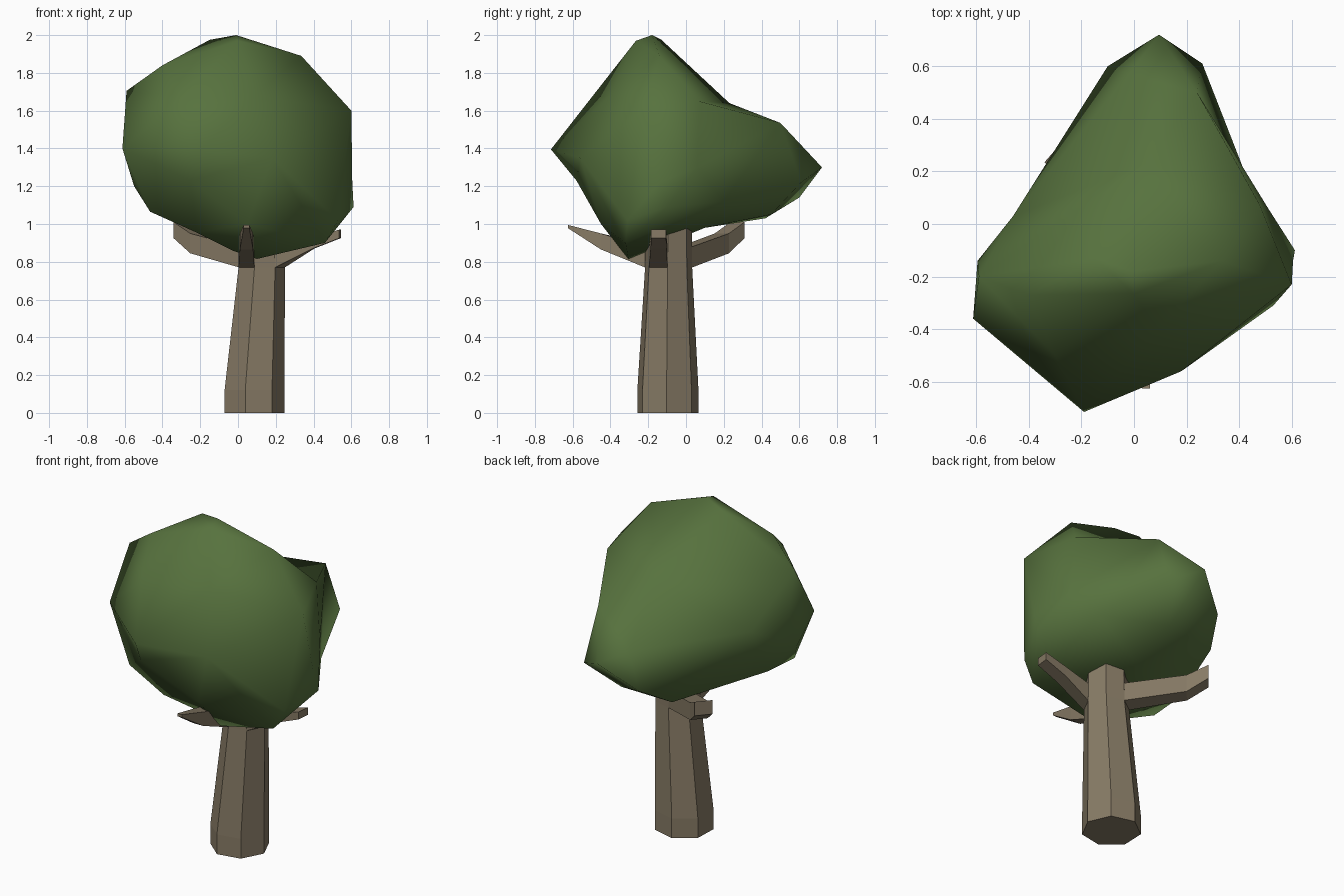
import bpy, bmesh, math
from mathutils import Vector

if "Cube" in bpy.data.objects:
    bpy.data.objects.remove(bpy.data.objects["Cube"])


def material(name, rgb):
    m = bpy.data.materials.new(name)
    m.diffuse_color = (*rgb, 1.0)
    m.use_nodes = True
    m.node_tree.nodes["Principled BSDF"].inputs["Base Color"].default_value = m.diffuse_color
    return m


bark = material("brown bark", (0.24, 0.195, 0.13))
leaf = material("leaf green", (0.095, 0.168, 0.048))


def finish(bm, name, mat, smooth=False):
    bmesh.ops.recalc_face_normals(bm, faces=bm.faces)
    me = bpy.data.meshes.new(name)
    for f in bm.faces:
        f.smooth = smooth
    bm.to_mesh(me)
    bm.free()
    me.materials.append(mat)
    ob = bpy.data.objects.new(name, me)
    bpy.context.collection.objects.link(ob)
    return ob


def loft(name, rings, mat):
    """Skin a list of equal-sized point rings and cap both ends."""
    bm = bmesh.new()
    vs = [[bm.verts.new(p) for p in r] for r in rings]
    n = len(rings[0])
    for a, b in zip(vs, vs[1:]):
        for i in range(n):
            j = (i + 1) % n
            bm.faces.new((a[i], a[j], b[j], b[i]))
    bm.faces.new(vs[0][::-1])
    bm.faces.new(vs[-1])
    return finish(bm, name, mat)


# Trunk: seven-sided, leaning towards +x as it narrows
def trunk_ring(x, y, z, r):
    angles = [math.radians(-2) + i * math.tau / 7 for i in range(7)]
    return [Vector((x + r * math.cos(a), y + r * math.sin(a), z)) for a in angles]


collar = trunk_ring(0.12, -0.093, 0.77, 0.128)
loft("trunk", [trunk_ring(0.081, -0.097, 0.0, 0.166),
               trunk_ring(0.081, -0.097, 0.12, 0.166),
               collar,
               trunk_ring(0.125, -0.09, 1.08, 0.122)], bark)


# Branches: grow out of one trunk side; stations are x, y, bottom z, top z, width
def branch(name, facet, direction, stations):
    p, q = collar[facet], collar[(facet + 1) % 7]
    up = Vector((0, 0, 0.11))
    inner = ((p + q) / 2 - Vector((0.12, -0.093, 0.77))) * 0.2
    rings = [[p - inner, q - inner, q - inner + up, p - inner + up],
             [p, q, q + up, p + up]]
    side = Vector((-direction[1], direction[0], 0)).normalized()
    for x, y, lo, hi, w in stations:
        s = side * w / 2
        b, t = Vector((x, y, lo)), Vector((x, y, hi))
        rings.append([b - s, b + s, t + s, t - s])
    loft(name, rings, bark)


branch("front_branch", 4, (0, -1),
       [(0.045, -0.45, 0.865, 0.95, 0.07), (0.045, -0.625, 0.978, 0.995, 0.03)])
branch("right_branch", 6, (1, -0.1),
       [(0.40, -0.145, 0.87, 0.93, 0.085), (0.54, -0.145, 0.925, 0.97, 0.08)])
branch("back_left_branch", 2, (-0.75, 0.66),
       [(-0.22, 0.19, 0.845, 0.95, 0.10), (-0.308, 0.272, 0.925, 1.01, 0.10)])

# Crown: corner points wrapped around a centre so the lobes may dip inwards
corners = [
    # top ridge
    (-0.01, -0.18, 2.0), (-0.15, -0.13, 1.975), (0.0, -0.265, 1.97),
    (0.335, -0.14, 1.89), (-0.4, -0.27, 1.84), (-0.59, -0.2, 1.705),
    # right rim
    (0.6, -0.23, 1.6), (0.605, -0.14, 1.22), (0.612, -0.1, 1.09),
    (0.53, -0.31, 1.02), (0.46, -0.32, 0.9),
    # left rim
    (-0.612, -0.36, 1.4), (-0.595, -0.14, 1.45), (-0.55, -0.28, 1.2),
    (-0.465, -0.38, 1.065), (-0.45, -0.14, 1.07),
    # front
    (-0.3, -0.5, 1.67), (0.09, -0.4, 1.68), (-0.19, -0.715, 1.395),
    (0.18, -0.56, 1.35), (-0.25, -0.58, 1.23), (-0.22, -0.4, 0.955),
    (0.05, -0.45, 1.0), (0.1, -0.305, 0.815), (-0.03, -0.3, 0.86),
    # back lobe
    (0.095, 0.72, 1.3), (0.26, 0.61, 1.22), (-0.1, 0.6, 1.14),
    (-0.02, 0.57, 1.35), (0.24, 0.5, 1.535), (0.05, 0.23, 1.64),
    (0.48, 0.07, 1.65), (0.51, 0.06, 1.3), (-0.46, 0.03, 1.38),
    (-0.2, 0.42, 1.03), (0.12, 0.45, 1.05), (0.05, 0.1, 0.98),
    (0.42, 0.2, 1.12),
]
centre = Vector((0.02, -0.1, 1.38))
bm = bmesh.new()
home = {}
for c in corners:
    v = bm.verts.new(centre + (Vector(c) - centre).normalized())
    home[v] = Vector(c)
bmesh.ops.convex_hull(bm, input=bm.verts[:])
for v in bm.verts:
    v.co = home[v]
finish(bm, "leafy_crown", leaf, smooth=True)
